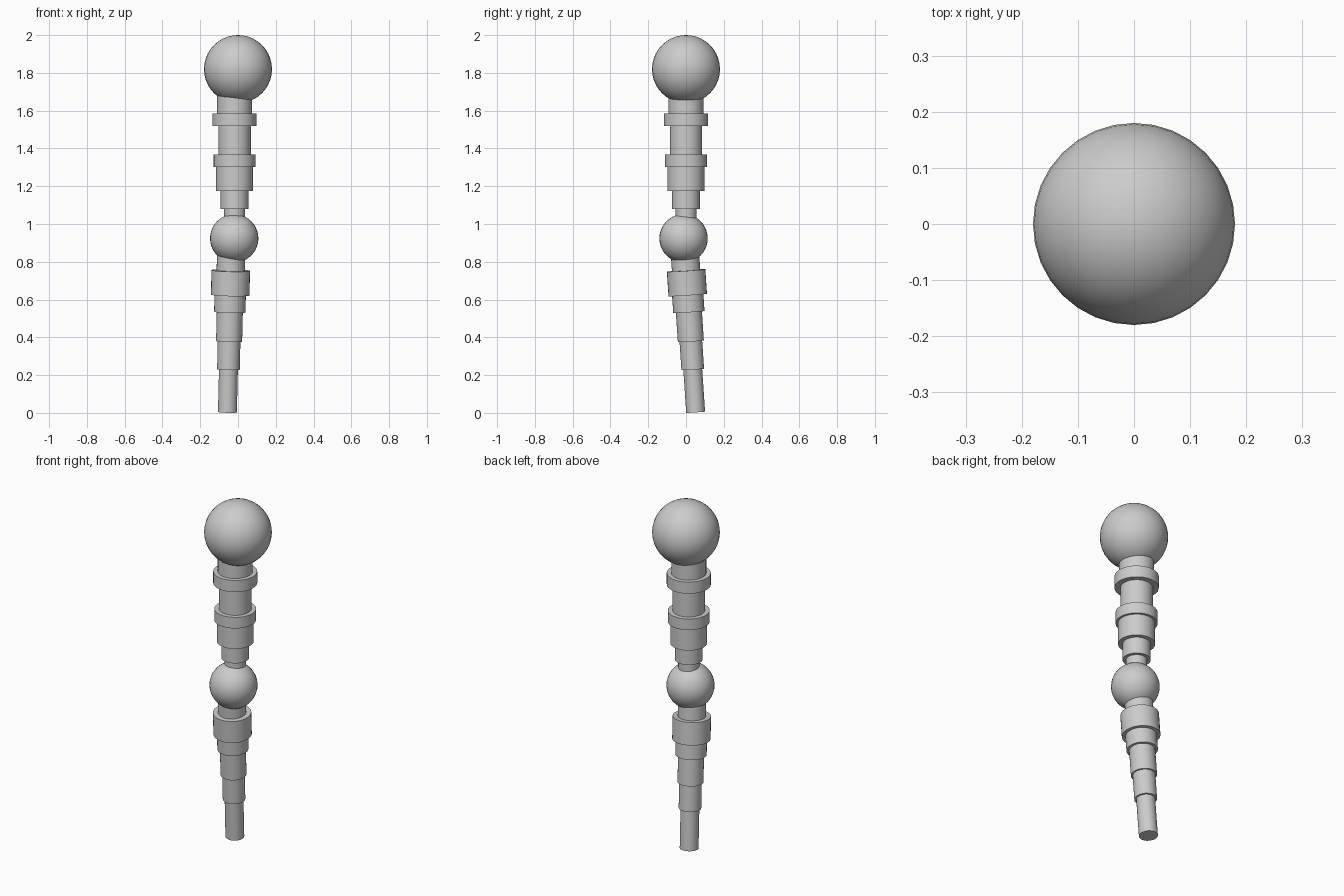
import bpy, bmesh, math
from mathutils import Vector

if "Cube" in bpy.data.objects:
    bpy.data.objects.remove(bpy.data.objects["Cube"])

SIDES = 32
grey = bpy.data.materials.new("plain grey")
grey.diffuse_color = (0.6, 0.6, 0.6, 1)
grey.use_nodes = True
grey.node_tree.nodes["Principled BSDF"].inputs["Base Color"].default_value = grey.diffuse_color


def finish(bm, name):
    bmesh.ops.recalc_face_normals(bm, faces=bm.faces)
    mesh = bpy.data.meshes.new(name)
    bm.to_mesh(mesh)
    bm.free()
    mesh.materials.append(grey)
    ob = bpy.data.objects.new(name, mesh)
    bpy.context.collection.objects.link(ob)
    bpy.context.view_layer.objects.active = ob
    bpy.ops.object.select_all(action='DESELECT')
    ob.select_set(True)
    bpy.ops.object.shade_smooth_by_angle(angle=math.radians(35))
    return ob


def ball(name, centre, radius):
    bm = bmesh.new()
    bmesh.ops.create_uvsphere(bm, u_segments=SIDES, v_segments=20, radius=radius)
    ob = finish(bm, name)
    ob.location = centre
    return ob


def stepped_shaft(name, top, bottom, steps):
    """One stepped turning; steps are (upper height, lower height, radius)."""
    top, bottom = Vector(top), Vector(bottom)
    axis = bottom - top
    rot = Vector((0, 0, -1)).rotation_difference(axis.normalized())
    rings = []
    bm = bmesh.new()
    for z1, z0, r in steps:
        for z in (z1, z0):
            c = top + axis * ((top.z - z) / (top.z - bottom.z))
            ring = []
            for i in range(SIDES):
                a = 2 * math.pi * i / SIDES
                ring.append(bm.verts.new(
                    c + rot @ Vector((r * math.cos(a), r * math.sin(a), 0))))
            rings.append(ring)
    for a, b in zip(rings, rings[1:]):
        for i in range(SIDES):
            j = (i + 1) % SIDES
            bm.faces.new((a[i], a[j], b[j], b[i]))
    bm.faces.new(rings[0])
    bm.faces.new(rings[-1])
    return finish(bm, name)


# Large top ball and smaller joint ball
ball("top_ball", (0, 0, 1.82), 0.18)
ball("joint_ball", (-0.02, -0.013, 0.924), 0.128)

# Upright upper shaft with two collars
stepped_shaft("upper_shaft", (-0.018, 0, 1.72), (-0.018, 0, 1.0), [
    (1.72, 1.586, 0.093), (1.586, 1.518, 0.117), (1.518, 1.367, 0.086),
    (1.367, 1.302, 0.111), (1.302, 1.176, 0.098), (1.176, 1.08, 0.074),
    (1.08, 1.0, 0.056)])

# Slightly tilted, tapering lower shaft
stepped_shaft("lower_shaft", (-0.036, -0.006, 0.85), (-0.056, 0.051, 0.0037), [
    (0.85, 0.754, 0.075), (0.754, 0.624, 0.102), (0.624, 0.534, 0.083),
    (0.534, 0.379, 0.069), (0.379, 0.23, 0.06), (0.23, 0.0037, 0.05)])
